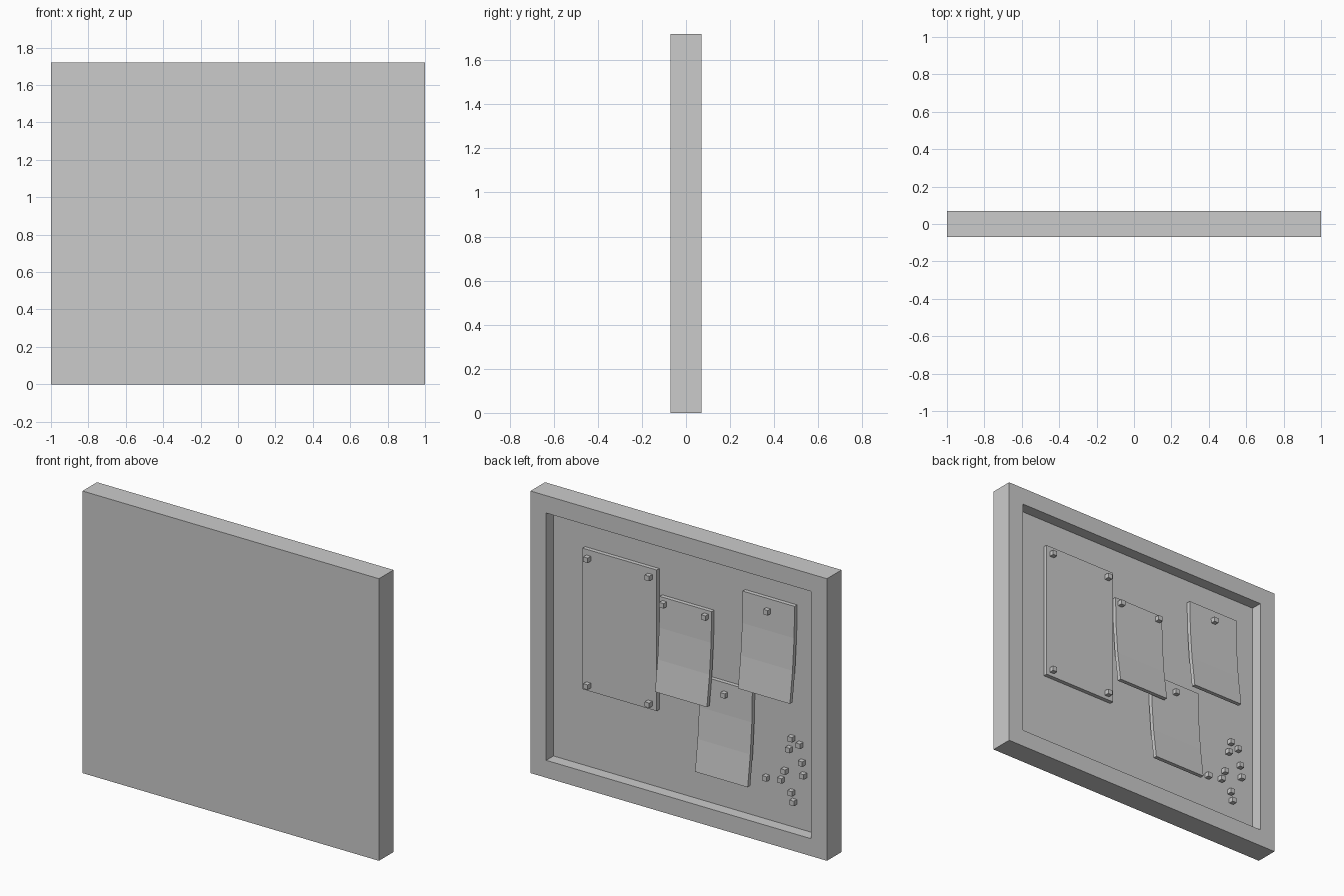
import bpy, bmesh
from mathutils import Vector

if "Cube" in bpy.data.objects:
    bpy.data.objects.remove(bpy.data.objects["Cube"])

FLOOR = 0.0      # y of the recessed board surface
PAPER = 0.025    # sheet thickness


def finish(name, bm):
    bmesh.ops.recalc_face_normals(bm, faces=bm.faces)
    me = bpy.data.meshes.new(name)
    bm.to_mesh(me)
    bm.free()
    ob = bpy.data.objects.new(name, me)
    bpy.context.collection.objects.link(ob)
    return ob


def add_box(bm, lo, hi):
    vs = bmesh.ops.create_cube(bm, size=1)["verts"]
    lo, hi = Vector(lo), Vector(hi)
    for v in vs:
        v.co = (lo + hi) / 2 + v.co * (hi - lo)


# Framed board: slab with a recess cut into the back
bm = bmesh.new()
add_box(bm, (-1, -0.07, 0), (1, 0.07, 1.72))
bm.normal_update()
back = max(bm.faces, key=lambda f: f.calc_center_median().y)
bmesh.ops.inset_region(bm, faces=[back], thickness=0.15)
hole = bmesh.ops.extrude_discrete_faces(bm, faces=[back])["faces"][0]
for v in hole.verts:
    v.co.y = FLOOR
finish("framed_board", bm)


# Sheet: curl profile swept across its width
def sheet(name, x0, x1, z0, z1, curl=(0, 0)):
    bm = bmesh.new()
    n = len(curl) - 1
    zs = [z1 + (z0 - z1) * i / n for i in range(n + 1)]
    front = [(FLOOR + PAPER + c, z) for c, z in zip(curl, zs)]
    rear = [(y - PAPER, z) for y, z in front]
    rings = []
    for x in (x0, x1):
        rings.append([[bm.verts.new((x, y, z)) for y, z in side] for side in (front, rear)])
    (f0, r0), (f1, r1) = rings
    for i in range(n):
        for a, b in ((f0, f1), (f1, r1), (r1, r0), (r0, f0)):
            bm.faces.new((a[i], b[i], b[i + 1], a[i + 1]))
    for i in (0, n):
        bm.faces.new((f0[i], f1[i], r1[i], r0[i]))
    return finish(name, bm)


CURL = (0, 0.005, 0.02, 0.045)
sheet("large_sheet", 0.18, 0.68, 0.58, 1.44)
sheet("middle_note", -0.19, 0.16, 0.72, 1.285, CURL)
sheet("lower_note", -0.465, -0.11, 0.305, 0.875, CURL)
sheet("upper_note", -0.75, -0.40, 0.89, 1.467, CURL)


# Push pins: small blocks standing on a surface
def pins(name, spots, y, s=0.03):
    bm = bmesh.new()
    for x, z in spots:
        add_box(bm, (x - s / 2, y, z - s / 2), (x + s / 2, y + s, z + s / 2))
    finish(name, bm)


pins("large_sheet_pins", [(x, z) for x in (0.64, 0.225) for z in (1.39, 0.617)], FLOOR + PAPER)
pins("note_pins", [(0.127, 1.25), (-0.155, 1.25), (-0.285, 0.81), (-0.575, 1.395)], FLOOR + PAPER)
pins("spare_pins", [(-0.72, 0.65), (-0.775, 0.625), (-0.705, 0.58), (-0.79, 0.52),
                    (-0.80, 0.445), (-0.675, 0.44), (-0.55, 0.365), (-0.65, 0.38),
                    (-0.72, 0.32), (-0.733, 0.265)], FLOOR)
